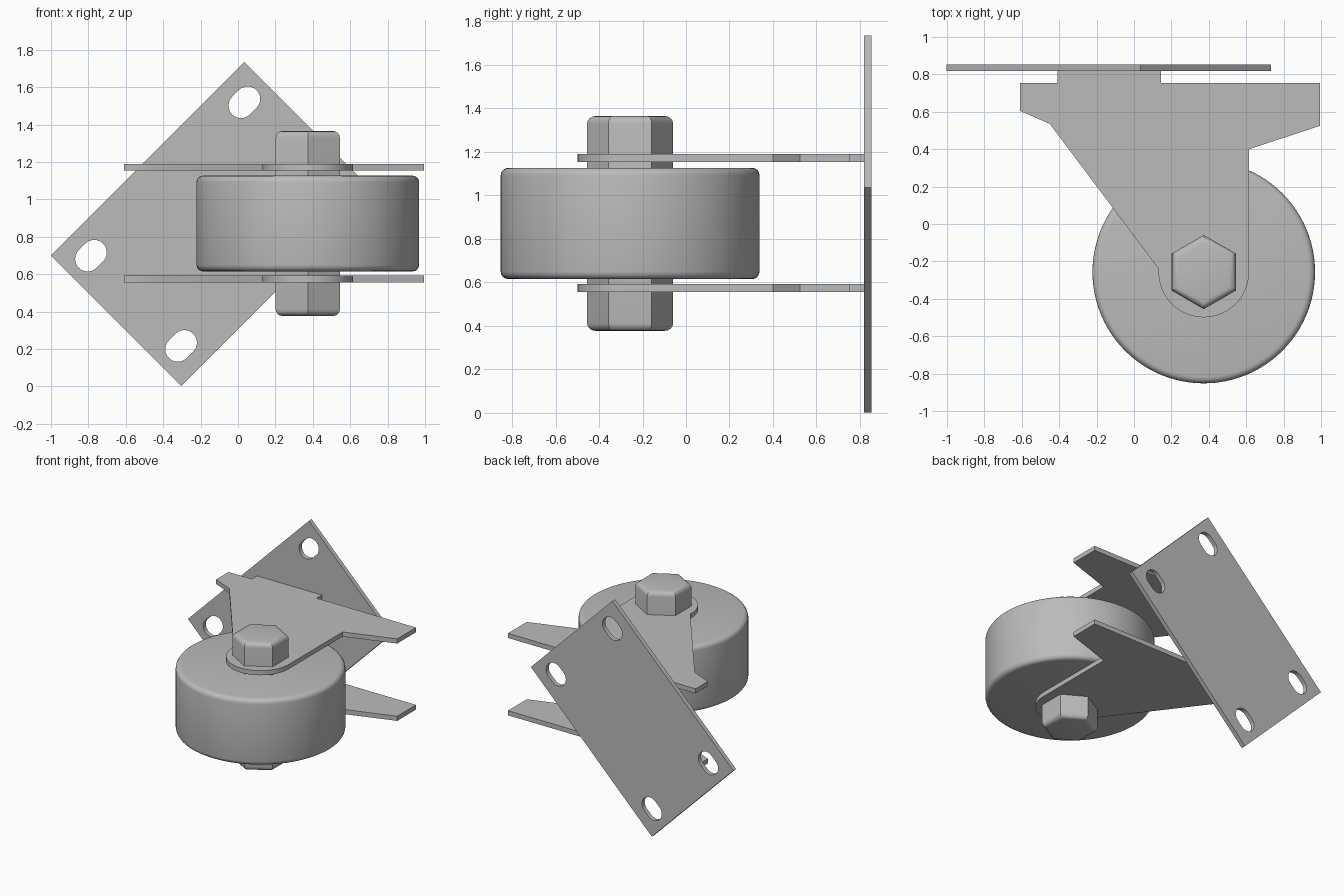
import bpy
from math import pi, cos, sin, radians
from mathutils import Matrix, Vector

cube = bpy.data.objects.get("Cube")
if cube:
    bpy.data.objects.remove(cube, do_unlink=True)

steel = bpy.data.materials.new("plain grey")
steel.use_nodes = True
GREY = (0.5, 0.5, 0.5, 1)
steel.diffuse_color = GREY
steel.node_tree.nodes["Principled BSDF"].inputs["Base Color"].default_value = GREY

AXLE = Vector((0.373, -0.257, 0))


def activate(obj):
    bpy.ops.object.select_all(action='DESELECT')
    obj.select_set(True)
    bpy.context.view_layer.objects.active = obj


def arc(cx, cy, r, start, end, steps):
    """Points along an arc, angles in degrees."""
    angles = [radians(start + (end - start) * i / steps) for i in range(steps + 1)]
    return [(cx + r * cos(a), cy + r * sin(a)) for a in angles]


def sheet(name, outlines, thickness, matrix):
    """Flat sheet from an outer outline and any hole outlines."""
    curve = bpy.data.curves.new(name, 'CURVE')
    curve.dimensions = '2D'
    curve.fill_mode = 'BOTH'
    curve.extrude = thickness / 2
    for points in outlines:
        spline = curve.splines.new('POLY')
        spline.points.add(len(points) - 1)
        for p, (x, y) in zip(spline.points, points):
            p.co = (x, y, 0, 1)
        spline.use_cyclic_u = True
    obj = bpy.data.objects.new(name, curve)
    bpy.context.collection.objects.link(obj)
    obj.matrix_world = matrix
    curve.materials.append(steel)
    activate(obj)
    bpy.ops.object.convert(target='MESH')
    bpy.ops.object.shade_smooth_by_angle(angle=radians(30))
    return obj


def prism(name, sides, radius, bottom, top, bevel, turn=0):
    """Upright cylinder or prism on the axle with rounded rims."""
    bpy.ops.mesh.primitive_cylinder_add(
        vertices=sides, radius=radius, depth=top - bottom,
        location=AXLE + Vector((0, 0, (top + bottom) / 2)), rotation=(0, 0, turn))
    obj = bpy.context.object
    obj.name = name
    obj.data.materials.append(steel)
    # Only the rim edges are rounded
    weight = obj.data.attributes.new("bevel_weight_edge", 'FLOAT', 'EDGE')
    for edge in obj.data.edges:
        a, b = (obj.data.vertices[i].co.z for i in edge.vertices)
        weight.data[edge.index].value = float(abs(a - b) < 0.001)
    mod = obj.modifiers.new("Rounded rims", 'BEVEL')
    mod.limit_method = 'WEIGHT'
    mod.width = bevel
    mod.segments = 4
    activate(obj)
    bpy.ops.object.modifier_apply(modifier=mod.name)
    bpy.ops.object.shade_smooth_by_angle(angle=radians(30))
    return obj


# Wheel and the hexagonal axle bolt through it
prism("wheel", 96, 0.595, 0.615, 1.127, 0.035)
prism("axle_bolt", 6, 0.198, 0.377, 1.365, 0.035)

# Fork arms: winged plates tapering to a round end at the axle
arm = [(-0.61, 0.605), (-0.61, 0.755), (-0.41, 0.755), (-0.41, 0.822),
       (0.145, 0.822), (0.145, 0.755), (0.995, 0.755), (0.995, 0.525),
       (0.615, 0.4)]
arm += arc(AXLE.x, AXLE.y, 0.242, 0, -184, 32) + [(-0.45, 0.535)]
for name, z in (("upper_fork_arm", 1.172), ("lower_fork_arm", 0.574)):
    sheet(name, [arm], 0.036, Matrix.Translation((0, 0, z)))

# Mounting plate with four slots, turned 45 degrees
HALF_L, HALF_W = 0.732, 0.493
outlines = [[(-HALF_L, -HALF_W), (HALF_L, -HALF_W), (HALF_L, HALF_W), (-HALF_L, HALF_W)]]
for u in (-0.58, 0.58):
    for v in (-0.341, 0.341):
        outlines.append(arc(u + 0.025, v, 0.067, -90, 90, 12) + arc(u - 0.025, v, 0.067, 90, 270, 12))
upright = Matrix.Rotation(pi / 2, 4, 'X') @ Matrix.Rotation(pi / 4, 4, 'Z')
sheet("mounting_plate", outlines, 0.034, Matrix.Translation((-0.135, 0.835, 0.868)) @ upright)
